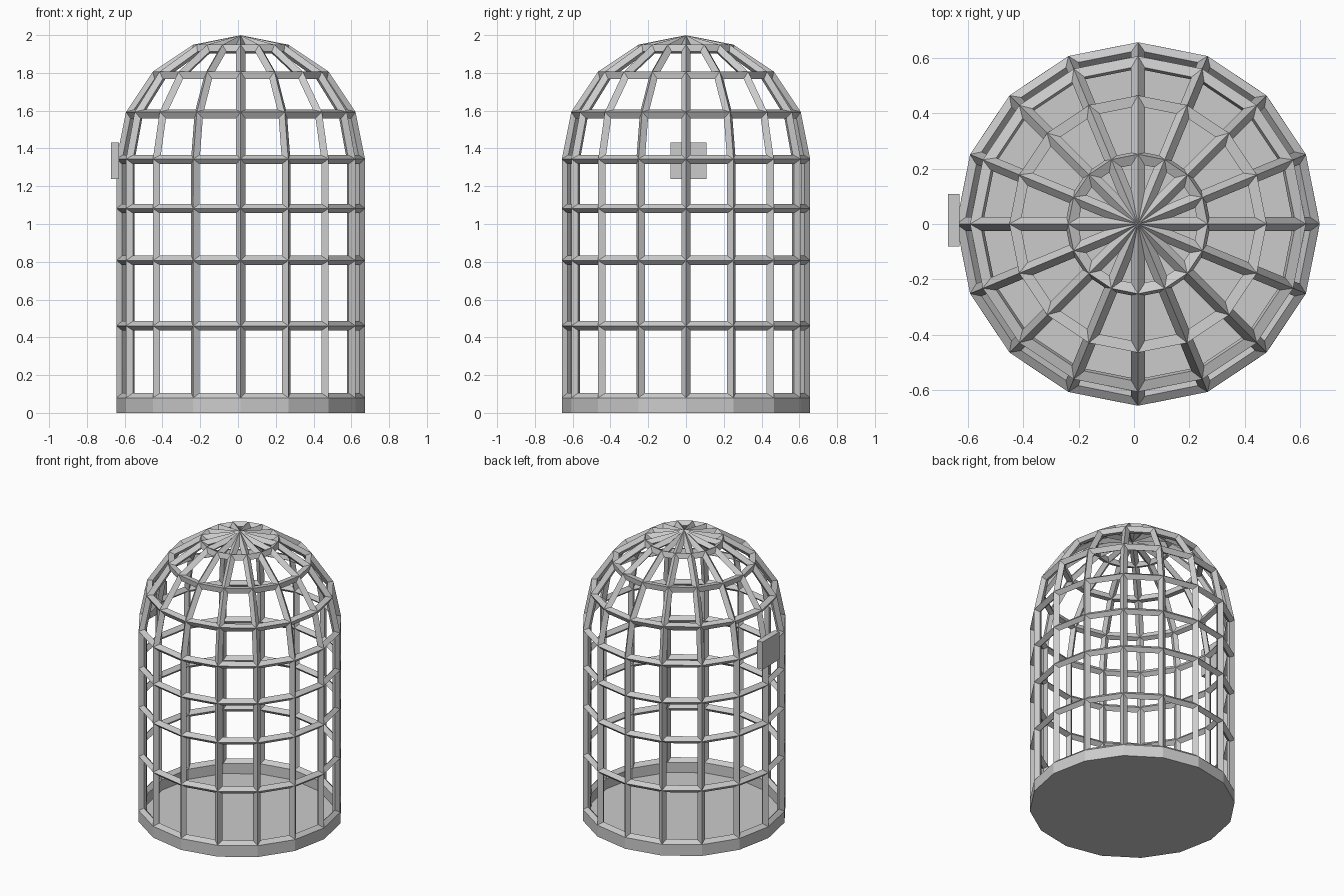
import bpy, bmesh, math

if "Cube" in bpy.data.objects:
    bpy.data.objects.remove(bpy.data.objects["Cube"])

SIDES = 16
CX = 0.0145      # cage axis, shifted because the plate sticks out on the left
R = 0.6325       # centre line radius of the bars
BAR = 0.05


def make_object(name, bm):
    bmesh.ops.recalc_face_normals(bm, faces=bm.faces)
    mesh = bpy.data.meshes.new(name)
    bm.to_mesh(mesh)
    bm.free()
    ob = bpy.data.objects.new(name, mesh)
    bpy.context.collection.objects.link(ob)
    ob.location.x = CX
    return ob


def revolve(profile, closed_axis=False):
    """Turn (radius, z) points into a 16-sided shell; radius 0 becomes a pole."""
    bm = bmesh.new()
    rings = []
    for r, z in profile:
        if r == 0:
            rings.append([bm.verts.new((0, 0, z))] * SIDES)
        else:
            rings.append([bm.verts.new((r * math.cos(2 * math.pi * i / SIDES),
                                        r * math.sin(2 * math.pi * i / SIDES), z))
                          for i in range(SIDES)])
    for a, b in zip(rings, rings[1:]):
        for i in range(SIDES):
            j = (i + 1) % SIDES
            quad = list(dict.fromkeys((a[i], a[j], b[j], b[i])))
            bm.faces.new(quad)
    return bm


# Cage bars: cylinder and dome turned into a wire lattice
profile = [(R, z) for z in (0.08, 0.461, 0.807, 1.082)]
for k in range(4):
    a = k * math.pi / 8
    profile.append((R * math.cos(a), 1.342 + R * math.sin(a)))
profile.append((0, 1.342 + R))
cage = make_object("cage_bars", revolve(profile))
wire = cage.modifiers.new("bars", 'WIREFRAME')
wire.thickness = BAR
wire.offset = 0
wire.use_even_offset = True
wire.use_boundary = True
wire.use_replace = True

# Base tray: flat floor with a low rim
ro, ri = R + BAR / 2, R - BAR / 2
make_object("base_tray", revolve([(0, 0), (ro, 0), (ro, 0.08), (ri, 0.08), (ri, 0.008), (0, 0.008)]))

# Small plate on the left side
bpy.ops.mesh.primitive_cube_add(size=1, location=(-0.652, 0.013, 1.335))
plate = bpy.context.object
plate.name = "side_plate"
plate.scale = (0.042, 0.19, 0.194)
